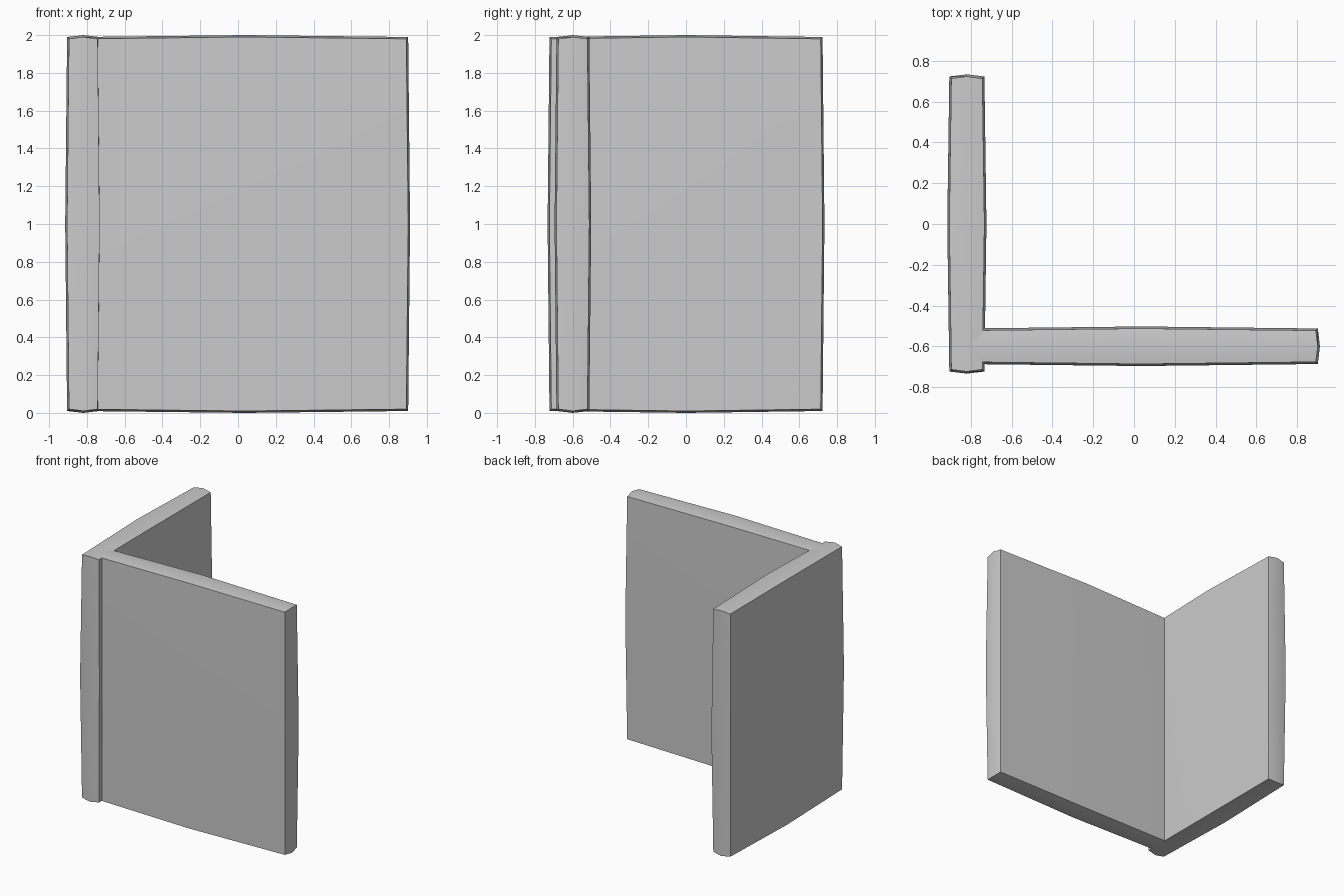
import bpy
import bmesh
import math
from mathutils import Vector

cube = bpy.data.objects.get("Cube")
if cube:
    bpy.data.objects.remove(cube, do_unlink=True)

# Plain grey plaster
grey = bpy.data.materials.new("plain_grey")
grey.use_nodes = True
colour = (0.6, 0.6, 0.6, 1)
grey.diffuse_color = colour
grey.node_tree.nodes["Principled BSDF"].inputs["Base Color"].default_value = colour

BULGE = 0.02


def pillowed_slab(name, low, high):
    """Box between two corners whose faces swell gently in the middle."""
    centre = (Vector(low) + Vector(high)) / 2
    half = (Vector(high) - Vector(low)) / 2
    bm = bmesh.new()
    bmesh.ops.create_cube(bm, size=2)
    bmesh.ops.subdivide_edges(bm, edges=bm.edges[:], cuts=1, use_grid_fill=True)
    for v in bm.verts:
        unit = v.co.copy()
        # Corners stay, edge middles move half way, face middles move fully
        swell = BULGE * sum(abs(c) < 0.5 for c in unit) / 2
        v.co = Vector([centre[i] + unit[i] * (half[i] + swell) for i in range(3)])
    mesh = bpy.data.meshes.new(name)
    bm.to_mesh(mesh)
    bm.free()
    mesh.materials.append(grey)
    slab = bpy.data.objects.new(name, mesh)
    bpy.context.collection.objects.link(slab)
    bpy.ops.object.select_all(action="DESELECT")
    slab.select_set(True)
    bpy.context.view_layer.objects.active = slab
    bpy.ops.object.shade_smooth_by_angle(angle=math.radians(30))
    return slab


# Two walls meeting at a corner
pillowed_slab("side_wall", (-0.895, -0.713, 0.02), (-0.743, 0.713, 1.98))
pillowed_slab("front_wall", (-0.82, -0.676, 0.02), (0.891, -0.522, 1.98))
